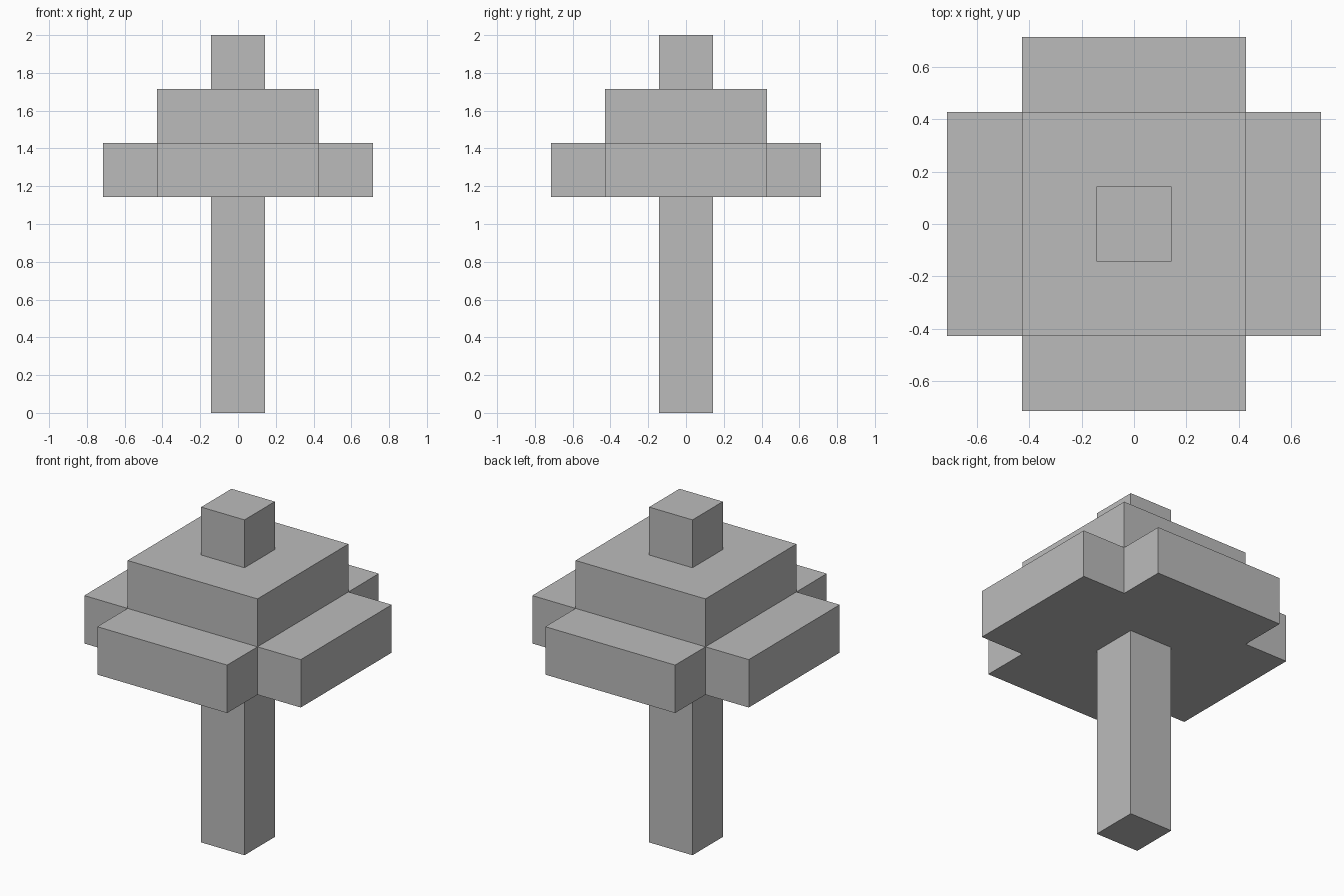
import bpy
import bmesh
from mathutils import Vector

cube = bpy.data.objects.get("Cube")
if cube:
    bpy.data.objects.remove(cube, do_unlink=True)

U = 2 / 7  # one block of the grid the tree is built on

grey = bpy.data.materials.new("plain grey")
grey.use_nodes = True
colour = (0.5, 0.5, 0.5, 1)
grey.diffuse_color = colour
grey.node_tree.nodes["Principled BSDF"].inputs["Base Color"].default_value = colour


def prism(name, outline, bottom, top):
    """Extrude a plan outline between two heights, all in blocks."""
    bm = bmesh.new()
    base = bm.faces.new([bm.verts.new((x * U, y * U, bottom * U)) for x, y in outline])
    lifted = bmesh.ops.extrude_face_region(bm, geom=[base], use_keep_orig=True)["geom"]
    verts = [g for g in lifted if isinstance(g, bmesh.types.BMVert)]
    bmesh.ops.translate(bm, verts=verts, vec=Vector((0, 0, (top - bottom) * U)))
    bmesh.ops.recalc_face_normals(bm, faces=bm.faces)
    mesh = bpy.data.meshes.new(name)
    bm.to_mesh(mesh)
    bm.free()
    mesh.materials.append(grey)
    obj = bpy.data.objects.new(name, mesh)
    bpy.context.collection.objects.link(obj)
    return obj


def turned(corner):
    """Repeat one corner's points around all four quarters."""
    points, quarter = [], list(corner)
    for _ in range(4):
        points += quarter
        quarter = [(-y, x) for x, y in quarter]
    return points


def square(half):
    return turned([(half, half)])


# Square trunk
prism("trunk", square(0.5), 0, 4)

# Lower leaves: a cross with notched corners
prism("lower_leaves", turned([(2.5, 1.5), (1.5, 1.5), (1.5, 2.5)]), 4, 5)

# Upper leaves and the single block on top
prism("upper_leaves", square(1.5), 5, 6)
prism("tree_tip", square(0.5), 6, 7)
